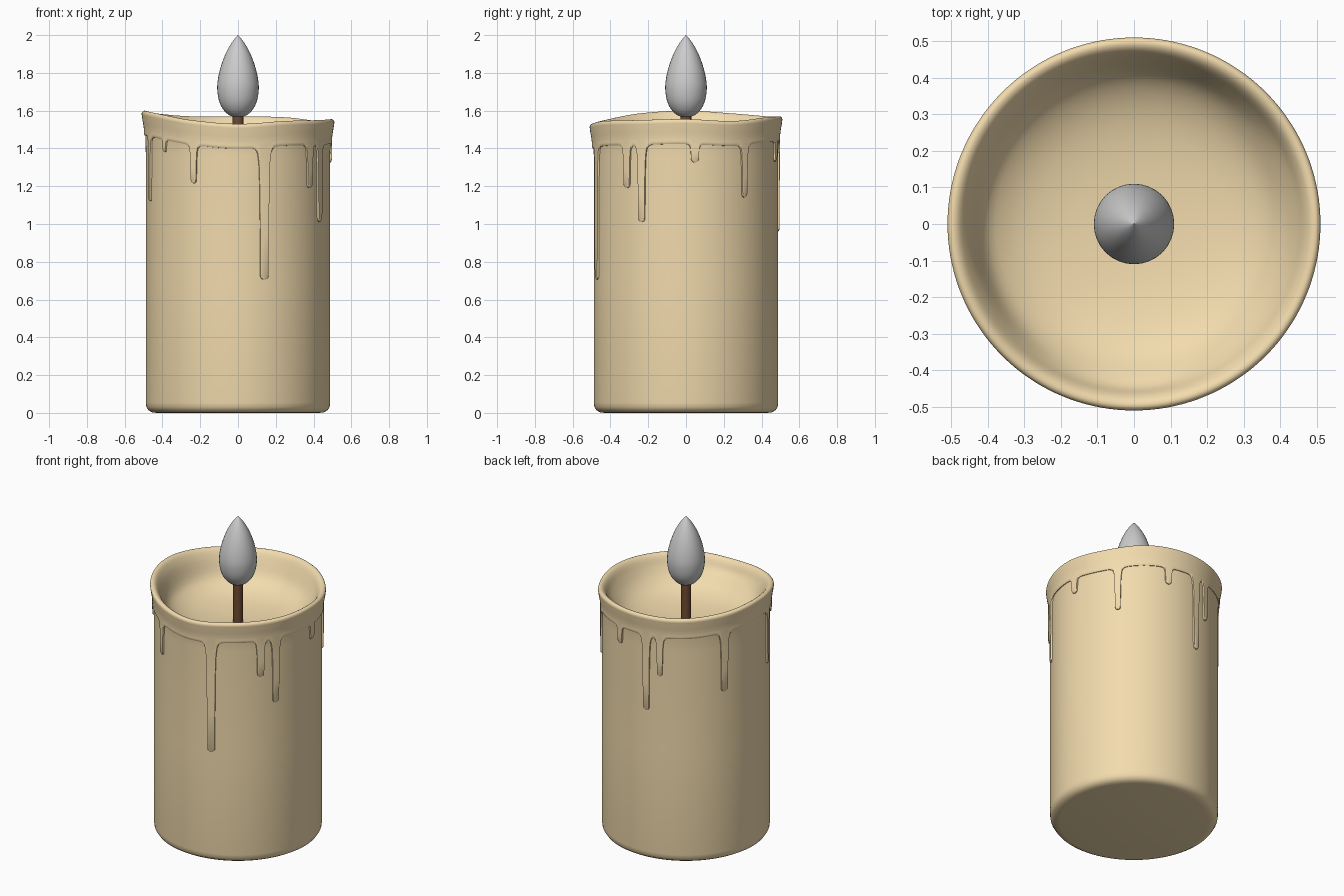
import bpy, bmesh, math

if "Cube" in bpy.data.objects:
    bpy.data.objects.remove(bpy.data.objects["Cube"])

RIM = [1.555, 1.545, 1.565, 1.57, 1.57, 1.585, 1.60, 1.585, 1.55, 1.53, 1.545, 1.55]  # every 30 degrees
# drips: angle in degrees, tip height, half width
DRIPS = [(-73.5, .705, .023), (-39.5, 1.19, .020), (-28.5, 1.01, .019), (5.5, 1.325, .021),
         (39, 1.14, .016), (74, 1.33, .019), (97, .96, .019), (107, 1.19, .016),
         (152, 1.08, .020), (199, 1.12, .013), (218, 1.38, .012), (241.5, 1.215, .016)]


def material(name, rgb):
    m = bpy.data.materials.new(name)
    m.diffuse_color = (*rgb, 1)
    m.use_nodes = True
    m.node_tree.nodes["Principled BSDF"].inputs["Base Color"].default_value = m.diffuse_color
    return m


def spline(pts, i, f):
    p0, p1, p2, p3 = pts
    return .5 * (2 * p1 + (p2 - p0) * f + (2 * p0 - 5 * p1 + 4 * p2 - p3) * f * f
                 + (3 * p1 - p0 - 3 * p2 + p3) * f ** 3)


def rim(deg):
    i, f = divmod((deg % 360) / 30, 1)
    return spline([RIM[(int(i) + k) % 12] for k in (-1, 0, 1, 2)], i, f)


def smooth_profile(pts, n=4):
    out = []
    for i in range(len(pts) - 1):
        four = [pts[min(max(i + k, 0), len(pts) - 1)] for k in (-1, 0, 1, 2)]
        for s in range(n):
            out.append(tuple(spline([p[c] for p in four], i, s / n) for c in (0, 1)))
    return out + [pts[-1]]


def lathe(name, angles, column, mat=None, caps=True, sharp=40):
    """Sweep column(angle) -> [(r, z)...] around z; end rings are capped."""
    bm = bmesh.new()
    cols = []
    for a in angles:
        c, s = math.cos(math.radians(a)), math.sin(math.radians(a))
        cols.append([bm.verts.new((r * c, r * s, z)) for r, z in column(a)])
    for i, A in enumerate(cols):
        B = cols[(i + 1) % len(cols)]
        for j in range(len(A) - 1):
            bm.faces.new((A[j], B[j], B[j + 1], A[j + 1]))
    if caps:
        bm.faces.new([c[0] for c in reversed(cols)])
        bm.faces.new([c[-1] for c in cols])
    me = bpy.data.meshes.new(name)
    bm.to_mesh(me)
    bm.free()
    ob = bpy.data.objects.new(name, me)
    bpy.context.collection.objects.link(ob)
    if mat:
        me.materials.append(mat)
    bpy.ops.object.select_all(action='DESELECT')
    ob.select_set(True)
    bpy.context.view_layer.objects.active = ob
    bpy.ops.object.shade_smooth_by_angle(angle=math.radians(sharp))
    return ob


wax = material("wax", (.89, .71, .42))
wick_mat = material("wick", (.16, .07, .03))

# candle body: rounded foot, flared wavy rim, melted bowl
FOOT = [(.43, 0), (.455, .003), (.474, .014), (.485, .032), (.488, .055), (.488, .7), (.488, 1.36)]
LIP = [(.490, .13), (.496, .09), (.506, .04), (.510, .018), (.506, .005), (.495, 0),
       (.480, .006), (.465, .025), (.445, .065)]
BOWL = [(.41, 1.435), (.36, 1.39), (.29, 1.358), (.2, 1.338), (.1, 1.328), (.01, 1.325)]


def body_column(a):
    h = rim(a)
    return FOOT + smooth_profile([(r, h - t) for r, t in LIP] + BOWL, 3)


lathe("candle_body", [i * 2.5 for i in range(144)], body_column, wax)


# melted wax skirt running down in drips
def skirt_edge(a):
    base = rim(a) - .132
    z = base
    for ang, tip, w in DRIPS:
        u = abs((a - ang + 180) % 360 - 180) * math.pi / 180 * .497 / w
        depth = base - tip
        if u <= 1:
            d = depth - w * (1 - math.sqrt(1 - u * u))
        else:
            x = (u - 1) * w
            side = max(depth - w, 0)
            d = side * (.75 * math.exp(-x / .0022) + .25 * math.exp(-x / .009))
            d = min(d, side)
        z = min(z, base - d)
    return z


def skirt_column(a):
    e, h = skirt_edge(a), rim(a)
    top = h - .10
    pts = [(.484, e), (.4935, e + .001), (.4975, e + .008)]
    pts += [(.498, e + .008 + (top - e - .008) * f) for f in (.33, .67, 1)]
    return pts + [(.502, h - .07), (.507, h - .042), (.5095, h - .02), (.500, h - .012)]


angles = {float(i) for i in range(-90, 270)}
for ang, tip, w in DRIPS:
    k = math.degrees(w / .497)
    for u in (0, .3, .55, .75, .88, .96, 1, 1.04, 1.1, 1.2, 1.35, 1.6, 2):
        angles |= {round(ang + u * k, 4), round(ang - u * k, 4)}
lathe("wax_drips", sorted(angles), skirt_column, wax, caps=False)

# wick
ring = [i * 11.25 for i in range(32)]
lathe("wick", ring, lambda a: [(.029, 1.30), (.029, 1.59)], wick_mat)

# flame
FLAME = smooth_profile([(.002, 1.565), (.04, 1.573), (.075, 1.602), (.1, 1.65), (.11, 1.715), (.105, 1.775),
                        (.089, 1.84), (.064, 1.905), (.033, 1.96), (.001, 2.0)])
lathe("flame", ring, lambda a: FLAME)
